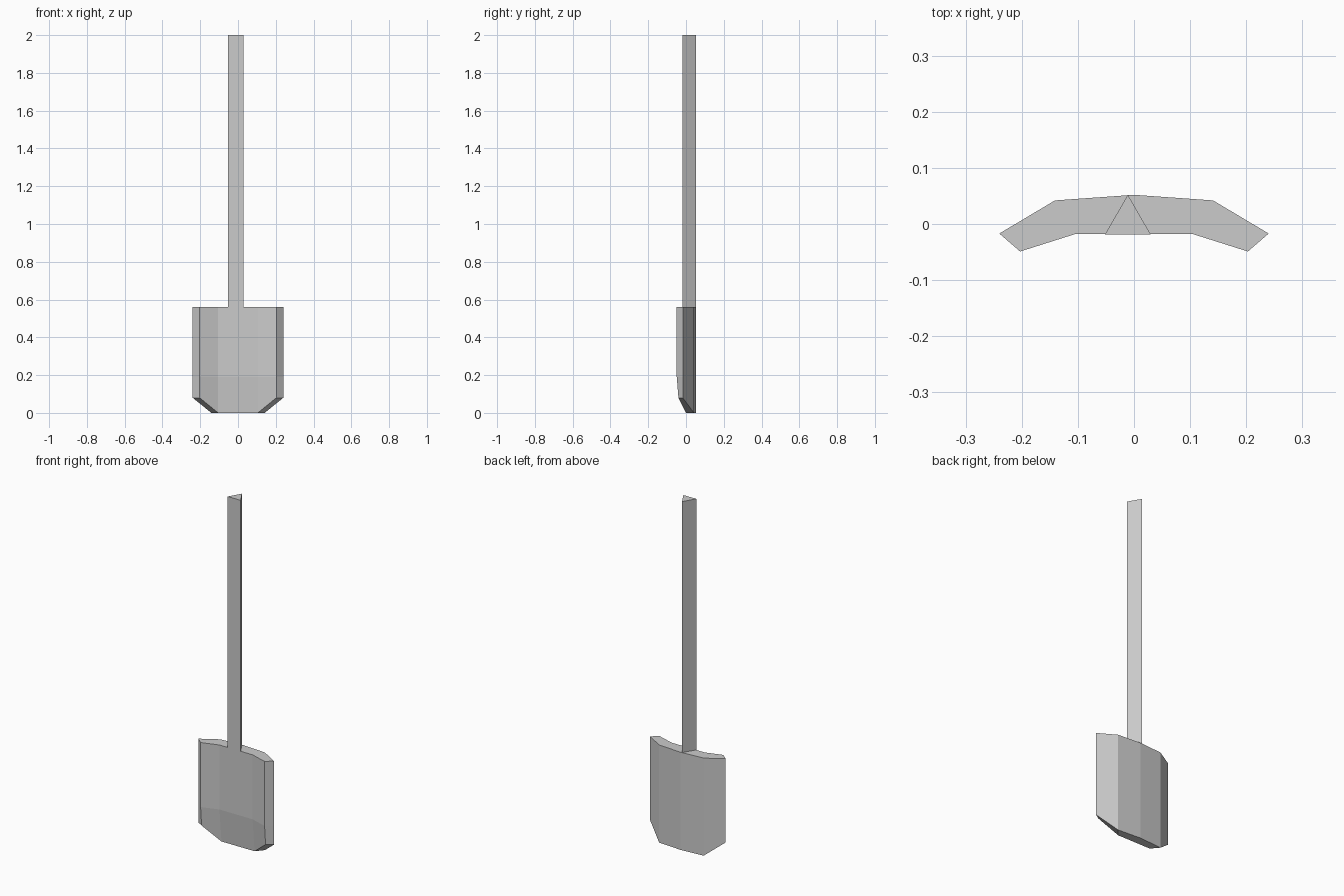
import bpy, bmesh

if "Cube" in bpy.data.objects:
    bpy.data.objects.remove(bpy.data.objects["Cube"])


def finish(name, bm):
    bmesh.ops.recalc_face_normals(bm, faces=bm.faces[:])
    mesh = bpy.data.meshes.new(name)
    bm.to_mesh(mesh)
    bm.free()
    obj = bpy.data.objects.new(name, mesh)
    bpy.context.collection.objects.link(obj)
    return obj


def bridge(bm, a, b):
    n = len(a)
    for i in range(n):
        j = (i + 1) % n
        bm.faces.new((a[i], a[j], b[j], b[i]))


def outline(half):
    # Right half plus its mirror: runs from back centre round to the front
    mirrored = [(-x, y, z) for x, y, z in reversed(half[1:])]
    return half + mirrored


# Blade: curved plate, bevelled at the front of its tip, with clipped corners
plan = [(0, 0.052), (0.141, 0.042), (0.24, -0.017), (0.203, -0.049), (0.105, -0.018)]
tip = [(0, 0.052, 0), (0.141, 0.042, 0), (0.24, -0.017, 0.08),
       (0.203, -0.040, 0.08), (0.105, 0.0, 0)]
bm = bmesh.new()
sections = [outline([(x, y, 0.56) for x, y in plan]),
            outline([(x, y, 0.19) for x, y in plan]),
            outline(tip)]
top, mid, low = [[bm.verts.new(p) for p in s] for s in sections]
bridge(bm, top, mid)
bridge(bm, mid, low)
bm.faces.new(top)
for ids in ((1, 2, 3, 4), (0, 1, 4, 5, 8), (8, 5, 6, 7)):
    bm.faces.new([low[i] for i in ids])
finish("shovel_blade", bm)

# Handle: long three-sided shaft
bm = bmesh.new()
tri = [(-0.052, -0.019), (0.03, -0.019), (-0.011, 0.052)]
a, b = [[bm.verts.new((x, y, z)) for x, y in tri] for z in (0.56, 2.0)]
bridge(bm, a, b)
bm.faces.new(a)
bm.faces.new(b)
finish("handle", bm)
